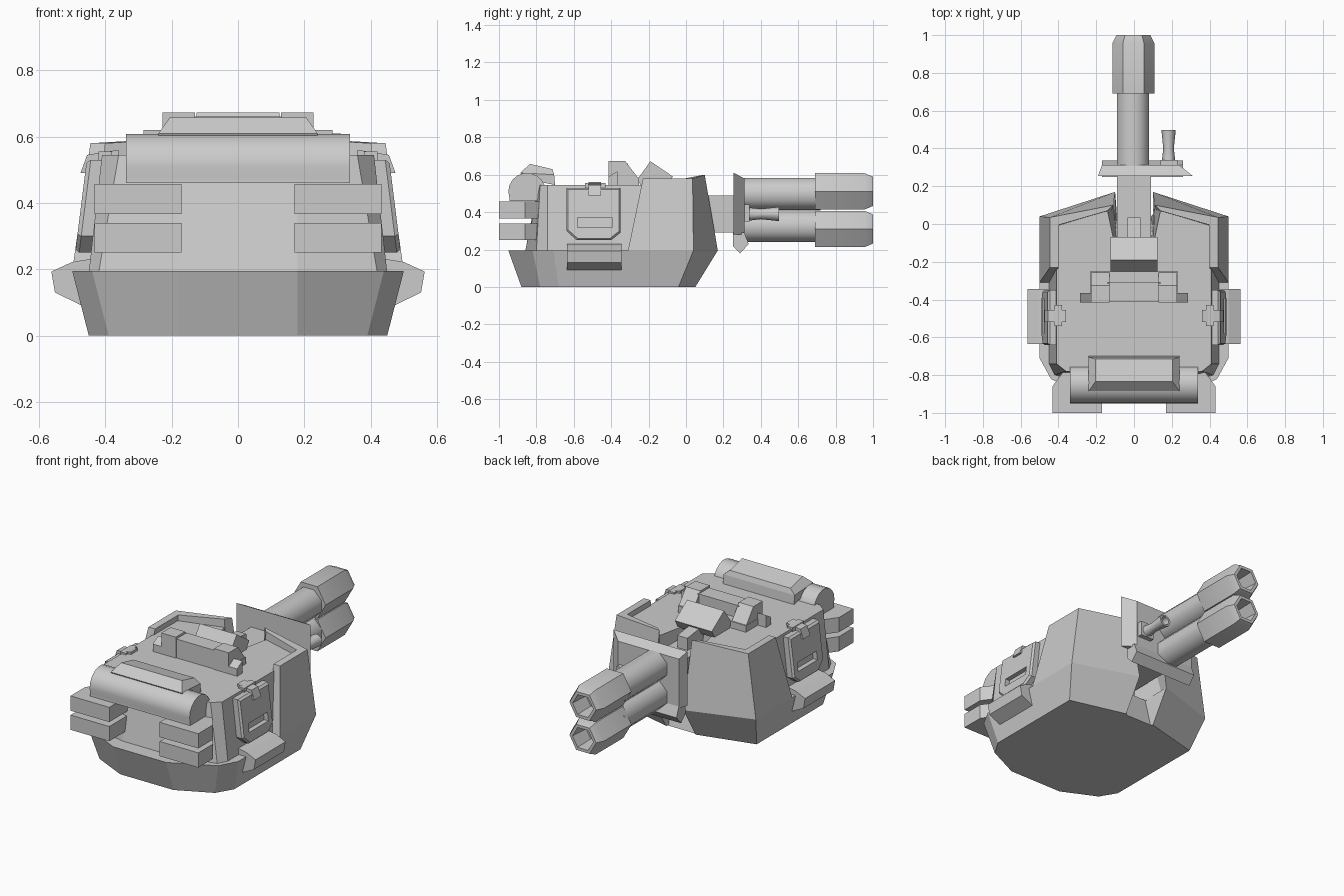
import bpy, bmesh, math

if "Cube" in bpy.data.objects:
    bpy.data.objects.remove(bpy.data.objects["Cube"])


def loft(name, rings, mirror=False, smooth=None):
    """Skin a list of equal-length point rings, cap both ends."""
    bm = bmesh.new()
    vs = [[bm.verts.new(p) for p in r] for r in rings]
    n = len(rings[0])
    for a, b in zip(vs, vs[1:]):
        for i in range(n):
            j = (i + 1) % n
            bm.faces.new((a[i], a[j], b[j], b[i]))
    bm.faces.new(vs[0])
    bm.faces.new(vs[-1])
    bmesh.ops.recalc_face_normals(bm, faces=bm.faces)
    me = bpy.data.meshes.new(name)
    bm.to_mesh(me)
    bm.free()
    ob = bpy.data.objects.new(name, me)
    bpy.context.collection.objects.link(ob)
    if mirror:
        ob.modifiers.new("Mirror", 'MIRROR').use_clip = False
    if smooth:
        bpy.ops.object.select_all(action='DESELECT')
        ob.select_set(True)
        bpy.context.view_layer.objects.active = ob
        bpy.ops.object.shade_smooth_by_angle(angle=math.radians(smooth))
    return ob


def sym(half, z):
    """Half outline (x > 0) to a full symmetric ring at height z."""
    return [(x, y, z) for x, y in half] + [(-x, y, z) for x, y in reversed(half)]


def level(pts, z):
    return [(x, y, z) for x, y in pts]


def prism_x(name, prof, x0, x1, inset=0, mirror=False, smooth=None):
    """Extrude a (y, z) profile along x."""
    return loft(name, [[(x, y, z) for y, z in prof] for x in (x0, x1)], mirror, smooth)


def box(name, x, y, z, mirror=False):
    return prism_x(name, [(y[0], z[0]), (y[1], z[0]), (y[1], z[1]), (y[0], z[1])],
                   x[0], x[1], mirror=mirror)


def turned_y(name, cx, cz, sides, steps, smooth, phase=0.0):
    """Turned part along y from (y, radius) steps."""
    rings = []
    for y, r in steps:
        rings.append([(cx + r * math.cos(phase + 2 * math.pi * i / sides), y,
                       cz + r * math.sin(phase + 2 * math.pi * i / sides)) for i in range(sides)])
    return loft(name, rings, smooth=smooth)


# Lower hull, flaring outwards, notched at the front
loft("lower_hull", [
    sym([(.18, -.88), (.39, -.78), (.45, -.68), (.45, -.04), (.1, .05), (.09, .04)], 0),
    sym([(.18, -.95), (.44, -.82), (.5, -.71), (.5, .04), (.1, .17), (.1, -.02)], .195)])

# Upper body with gun recess
loft("upper_body", [
    sym([(.18, -.86), (.42, -.80), (.45, -.74), (.45, 0), (.11, .11), (.09, -.1)], .19),
    sym([(.18, -.79), (.36, -.78), (.41, -.74), (.41, -.01), (.14, .07), (.1, -.12)], .545)])

# Front cheek armour, standing proud of the deck
loft("cheek_armour", [
    level([(.1, .17), (.5, .04), (.5, -.31), (.43, -.31), (.43, -.02), (.12, .06)], .195),
    [(.11, .1, .6), (.445, .035, .58), (.445, -.23, .58), (.4, -.23, .58),
     (.4, -.005, .58), (.14, .07, .595)]], mirror=True)

# Gun neck and mantlet plate
box("gun_neck", (-.09, .09), (-.12, .27), (.29, .49))
loft("mantlet_plate", [
    [(-.19, .255, .28), (.31, .255, .28), (.31, .255, .61), (-.19, .255, .61)],
    [(-.17, .312, .28), (.24, .312, .28), (.24, .312, .58), (-.17, .312, .58)]])
prism_x("mantlet_lip", [(.25, .29), (.25, .22), (.29, .18), (.335, .23), (.312, .29)], -.17, .26)
box("coax_mount", (.14, .23), (.30, .34), (.35, .44))

# Twin barrels with hexagonal hollow sleeves
for tag, bz, sz in (("upper", .497, .511), ("lower", .325, .31)):
    turned_y(tag + "_barrel", -.005, bz, 8, [(.3, .092), (.72, .092)], 50, math.pi / 8)
    turned_y(tag + "_muzzle_sleeve", -.003, sz, 6,
             [(.69, .112), (.955, .112), (1.0, .09), (1.0, .07), (.88, .062)], 35)

# Coaxial gun
turned_y("coaxial_gun", .183, .39, 8,
         [(.32, .037), (.4, .028), (.498, .038), (.498, .026), (.45, .022)], 50)

# Side doors: slanted panel, raised frame and viewing slot
def door_ring(outline, off):
    return [(.487 - (z - .25) * .125 + off, y, z) for y, z in outline]

door = [(-.64, .53), (-.64, .30), (-.585, .25), (-.40, .25), (-.35, .29), (-.35, .53)]
slot = [(-.58, .37), (-.58, .318), (-.395, .318), (-.395, .37)]
pan = loft("side_door", [door_ring(door, -.09), door_ring(door, -.008),
           door_ring([(y * .94 - .03, .39 + (z - .39) * .93) for y, z in door], .004)], mirror=True)
cutter = loft("slot_cutter", [door_ring(slot, -.025), door_ring(slot, .05)])
cutter.hide_render = True
cutter.hide_viewport = True
cut = pan.modifiers.new("Slot", 'BOOLEAN')
cut.object = cutter
cut.solver = 'EXACT'
pan.modifiers.move(1, 0)

# Door latch: hook over the deck edge
def extrude_y(name, prof, y0, y1):
    return loft(name, [[(x, y, z) for x, z in prof] for y in (y0, y1)], mirror=True)

extrude_y("door_latch", [(.36, .54), (.36, .56), (.455, .545), (.475, .49), (.44, .49), (.42, .53)],
          -.52, -.455)
box("latch_bar", (.38, .42), (-.54, -.43), (.53, .555), mirror=True)

# Side steps
extrude_y("side_step", [(.42, .235), (.5, .222), (.563, .193), (.552, .13), (.46, .085), (.42, .085)],
          -.635, -.345)

# Rear stowage boxes, two per side
for tag, z in (("upper", (.367, .457)), ("lower", (.25, .34))):
    pts = [(.17, -1), (.432, -1), (.432, -.86), (.37, -.775), (.17, -.775)]
    loft(tag + "_rear_box", [level(pts, z[0]), level(pts, z[1])], mirror=True)

# Rear bedroll and its cover
roll = [(-.85 + .1 * math.cos(a), .51 + .1 * math.sin(a))
        for a in [math.radians(d) for d in range(-20, 201, 20)]]
prism_x("bedroll", roll + [(-.945, .46), (-.755, .46)], -.338, .338, smooth=30)
loft("bedroll_cover", [
    [(-.24, -.87, .58), (.24, -.87, .58), (.24, -.70, .545), (-.24, -.70, .545)],
    [(-.24, -.885, .61), (.24, -.885, .61), (.24, -.705, .6), (-.24, -.705, .6)],
    [(-.205, -.835, .658), (.205, -.835, .658), (.205, -.715, .63), (-.205, -.715, .63)]])

# Roof sight: bar, raised ears and feet
box("sight_bar", (-.14, .14), (-.41, -.31), (.54, .66))
box("sight_base", (-.23, .23), (-.41, -.25), (.54, .585))
prism_x("sight_ear", [(-.415, .54), (-.415, .673), (-.325, .673), (-.25, .575), (-.25, .54)],
        .13, .228, mirror=True)
prism_x("sight_foot", [(-.415, .54), (-.415, .59), (-.365, .62), (-.365, .54)],
        .22, .285, mirror=True)

# Tilted hatch over the gun recess, with arm
prism_x("roof_hatch", [(-.26, .575), (-.19, .672), (-.07, .59), (-.1, .54), (-.24, .54)], -.125, .125)
prism_x("hatch_arm", [(-.12, .54), (-.12, .585), (.035, .565), (.035, .47), (-.12, .47)], -.034, .034)
